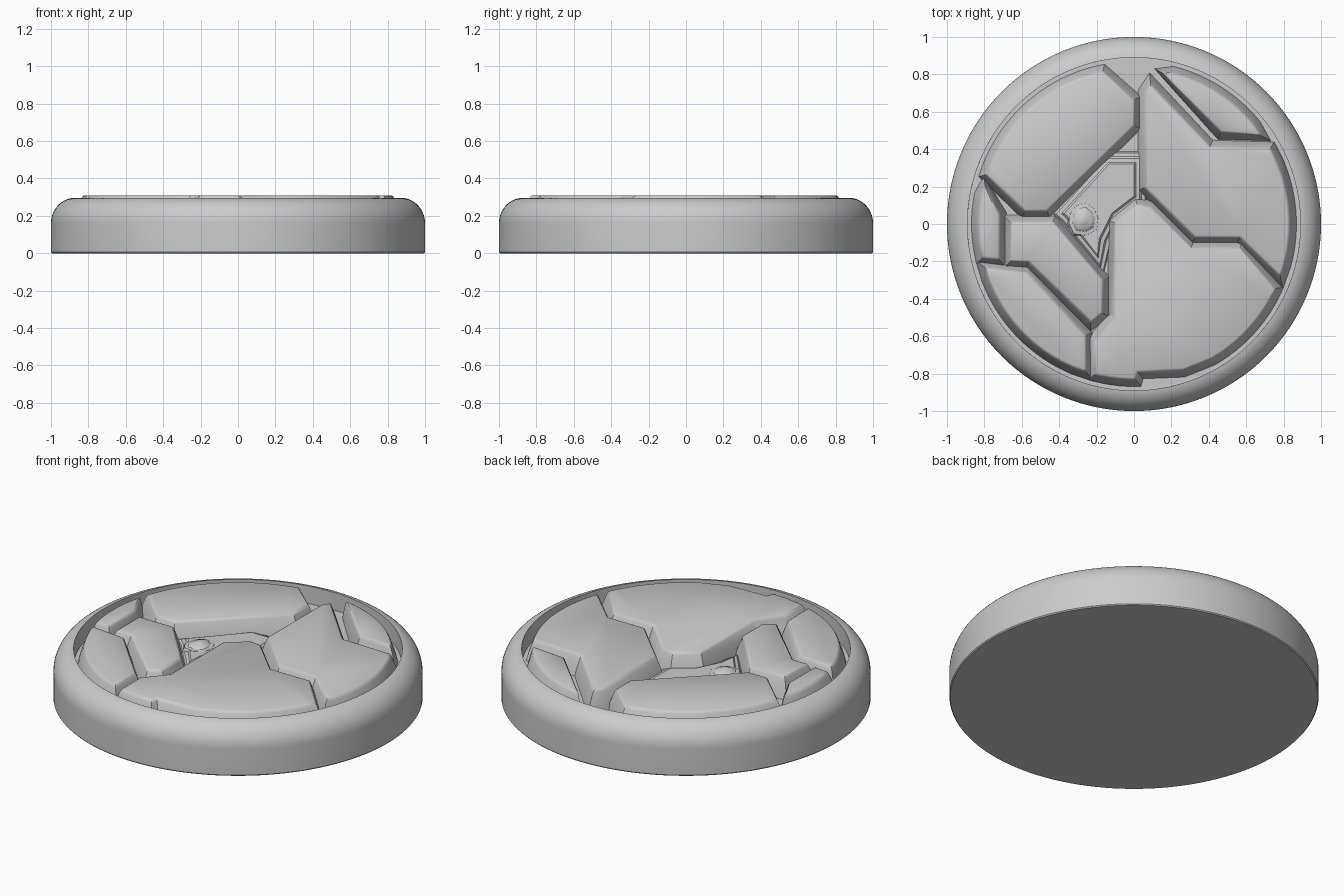
import bpy, bmesh, math, random
from mathutils import Vector

if "Cube" in bpy.data.objects:
    bpy.data.objects.remove(bpy.data.objects["Cube"], do_unlink=True)

random.seed(4)
FLOOR, TOP = 0.19, 0.31
PLATE_R, INNER_R = 0.82, 0.89

stone = bpy.data.materials.new("stone grey")
stone.use_nodes = True
stone.diffuse_color = (0.6, 0.6, 0.6, 1)
stone.node_tree.nodes["Principled BSDF"].inputs["Base Color"].default_value = (0.6, 0.6, 0.6, 1)


def finish(bm, name, angle=35):
    """Turn a bmesh into a shaded object."""
    bmesh.ops.recalc_face_normals(bm, faces=bm.faces)
    mesh = bpy.data.meshes.new(name)
    bm.to_mesh(mesh)
    bm.free()
    mesh.materials.append(stone)
    obj = bpy.data.objects.new(name, mesh)
    bpy.context.collection.objects.link(obj)
    bpy.ops.object.select_all(action='DESELECT')
    obj.select_set(True)
    bpy.context.view_layer.objects.active = obj
    bpy.ops.object.shade_smooth_by_angle(angle=math.radians(angle))
    return obj


def arc(start, end, r=PLATE_R):
    """Points along the circular edge, counter-clockwise, in degrees."""
    n = max(2, round((end - start) / 3))
    angles = [math.radians(start + (end - start) * i / n) for i in range(n + 1)]
    return [(r * math.cos(a), r * math.sin(a)) for a in angles]


def offset(points, d):
    """Mitred outward offset of a counter-clockwise outline, kept in the rim."""
    pts = [Vector(p) for p in points]
    out = []
    for i, p in enumerate(pts):
        e1 = (p - pts[i - 1]).normalized()
        e2 = (pts[(i + 1) % len(pts)] - p).normalized()
        n1, n2 = Vector((e1.y, -e1.x)), Vector((e2.y, -e2.x))
        q = p + (n1 + n2) * d / max(0.5, 1 + n1.dot(n2))
        limit = PLATE_R + max(d, 0)
        out.append(q * min(1, limit / q.length))
    return out


def plate(name, points, profile):
    """Stack offset outlines (offset, height) from top to bottom."""
    area = sum(points[i - 1][0] * p[1] - p[0] * points[i - 1][1] for i, p in enumerate(points))
    if area < 0:
        points = points[::-1]
    bm = bmesh.new()
    rings = [[bm.verts.new((q.x, q.y, z)) for q in offset(points, d)] for d, z in profile]
    bm.faces.new(rings[0])
    for a, b in zip(rings, rings[1:]):
        for i in range(len(a)):
            bm.faces.new((a[i - 1], a[i], b[i], b[i - 1]))
    return finish(bm, name)


# Round base with rounded shoulder and sunken floor
profile = [(0, 0), (0.995, 0), (1, 0.006), (1, 0.16)]
for i in range(1, 13):
    t = math.radians(81 * i / 12)
    profile.append((0.87 + 0.13 * math.cos(t), 0.16 + 0.137 * math.sin(t)))
profile += [(INNER_R, 0.295), (INNER_R, FLOOR), (0, FLOOR)]
bm = bmesh.new()
verts = [bm.verts.new((r, 0, z)) for r, z in profile]
edges = [bm.edges.new(pair) for pair in zip(verts, verts[1:])]
bmesh.ops.spin(bm, geom=verts + edges, cent=(0, 0, 0), axis=(0, 0, 1),
               angle=math.tau, steps=128)
bmesh.ops.remove_doubles(bm, verts=bm.verts, dist=0.0005)
finish(bm, "base_rim")

# Broken stone slabs with sloping edges
SLOPE = [(0, TOP), (0.008, TOP - 0.004), (0.016, TOP - 0.017), (0.04, 0.225), (0.05, FLOOR - 0.005)]
slabs = {
    "back_right_slab": arc(102, 161) + [(-0.58, 0.08), (-0.47, 0.08), (-0.01, 0.53), (-0.01, 0.66)],
    "left_slab": arc(-18.5, 28.5) + [(0.4, 0.4), (0.09, 0.73), (0.07, 0.7), (0.07, 0.2),
                                     (0.33, -0.06), (0.57, -0.06)],
    "back_left_slab": arc(36, 79) + [(0.47, 0.5)],
    "front_slab": arc(256, 270) + [(0.01, -0.78), (0.26, -0.77)] + arc(300, 335) + [
        (0.56, -0.14), (0.3, -0.14), (0.08, 0.08), (0.02, 0.09), (-0.09, 0),
        (-0.09, -0.5), (-0.2, -0.63)],
    "front_right_slab": arc(197.5, 251) + [(-0.27, -0.6), (-0.58, -0.27)],
    "right_edge_slab": arc(166, 192) + [(-0.73, -0.18), (-0.73, 0.05)],
    "inner_slab": [(-0.65, 0), (-0.65, -0.19), (-0.56, -0.19), (-0.23, -0.51),
                   (-0.18, -0.47), (-0.18, -0.3), (-0.44, 0)],
}
for name, outline in slabs.items():
    plate(name, outline, SLOPE)

# Terraced rubble in the hollow between the slabs
TERRACE = [(-0.06, 0.236), (-0.05, 0.225), (-0.03, 0.222), (-0.02, 0.211),
           (0, 0.208), (0.01, FLOOR - 0.005)]
plate("rubble_terrace", [(-0.46, 0.05), (-0.4, 0), (-0.17, -0.27), (-0.13, -0.1), (-0.07, 0.02),
                         (0.06, 0.12), (0.06, 0.38), (-0.16, 0.38)], TERRACE)

# Small weathered knob on the rubble
knob = []
for i in range(9):
    a, r = math.tau * i / 9, 0.075 + random.uniform(-0.012, 0.012)
    knob.append((-0.27 + r * math.cos(a), 0.03 + r * math.sin(a)))
plate("rubble_knob", knob, [(-0.045, 0.26), (-0.035, 0.253), (-0.02, 0.25), (-0.01, 0.24),
                            (0.01, 0.237), (0.02, 0.215)])
